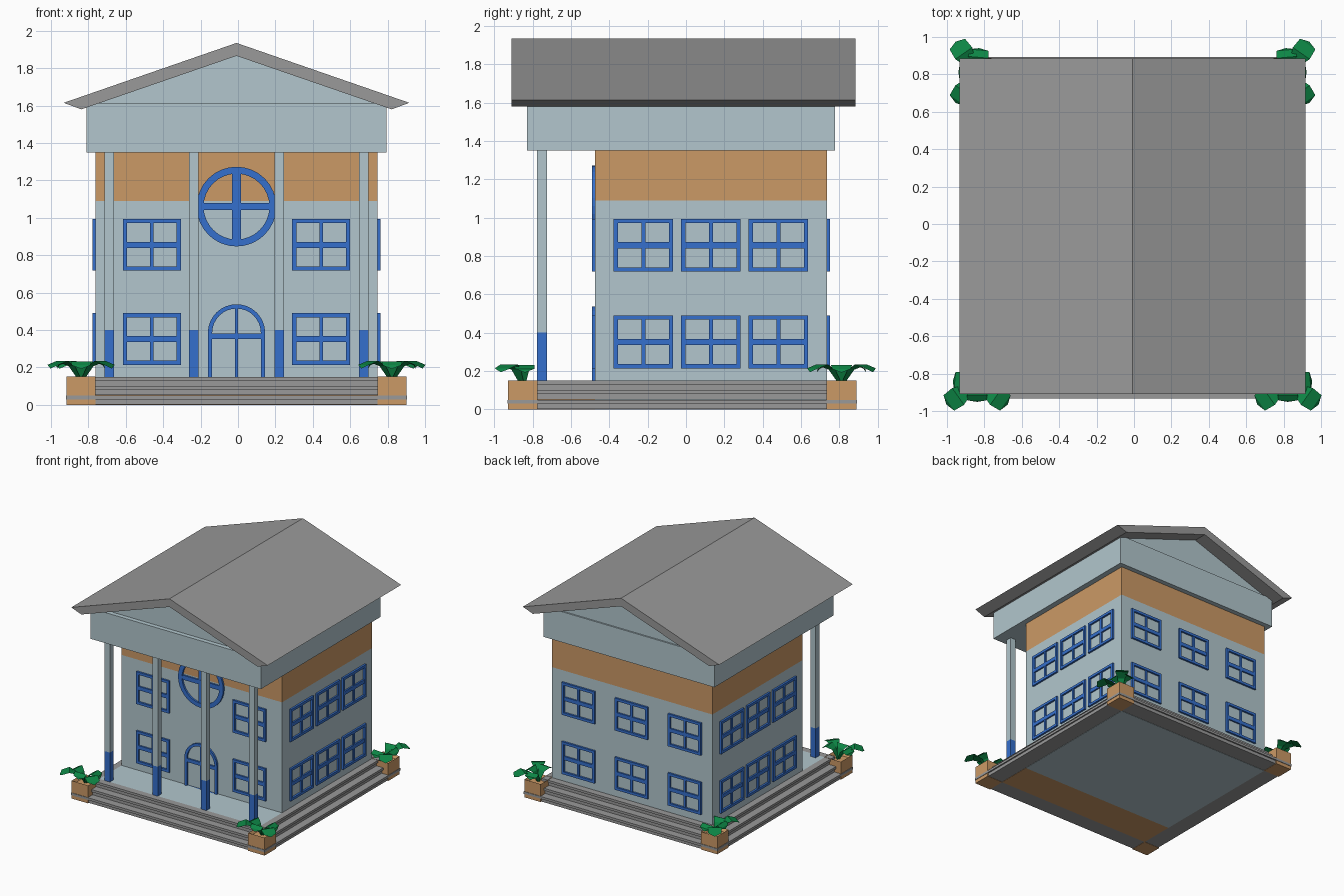
import bpy, bmesh
from math import sin, cos, pi, radians
from mathutils import Matrix, Vector

if "Cube" in bpy.data.objects:
    bpy.data.objects.remove(bpy.data.objects["Cube"])

CX, CY = -0.008, -0.02      # plan centre
HALF = 0.755                # half width of the square floor
FLOOR, BAND, EAVE = 0.15, 1.09, 1.35
BACK, FRONT = 0.735, -0.475  # wall planes


def material(name, r, g, b):
    m = bpy.data.materials.new(name)
    m.use_nodes = True
    m.diffuse_color = (r, g, b, 1)
    m.node_tree.nodes["Principled BSDF"].inputs["Base Color"].default_value = (r, g, b, 1)
    return m


WALL = material("pale_blue_wall", 0.445, 0.565, 0.61)
TAN = material("tan", 0.6, 0.32, 0.133)
BLUE = material("trim_blue", 0.036, 0.162, 0.61)
GREY = material("grey", 0.32, 0.32, 0.32)
GREEN = material("leaf_green", 0.004, 0.24, 0.06)


def finish(name, bm, mat):
    bmesh.ops.recalc_face_normals(bm, faces=bm.faces)
    me = bpy.data.meshes.new(name)
    bm.to_mesh(me)
    bm.free()
    me.materials.append(mat)
    ob = bpy.data.objects.new(name, me)
    bpy.context.collection.objects.link(ob)
    return ob


def add_box(bm, lo, hi, mat=Matrix()):
    lo, hi = Vector(lo), Vector(hi)
    m = mat @ Matrix.Translation((lo + hi) / 2) @ Matrix.Diagonal((*(hi - lo), 1))
    bmesh.ops.create_cube(bm, size=1, matrix=m)


def box(name, lo, hi, mat):
    bm = bmesh.new()
    add_box(bm, lo, hi)
    return finish(name, bm, mat)


def prism(name, profile, y0, y1, mat):
    """Extrude an x-z profile along y."""
    bm = bmesh.new()
    f = bm.faces.new([bm.verts.new((CX + x, y0, z)) for x, z in profile])
    new = bmesh.ops.extrude_face_region(bm, geom=[f])["geom"]
    bmesh.ops.translate(bm, vec=(0, y1 - y0, 0),
                        verts=[v for v in new if isinstance(v, bmesh.types.BMVert)])
    return finish(name, bm, mat)


def add_ring(bm, outer, inner, depth, mat):
    """Frame between two x-z outlines, projecting towards local -y."""
    rows = [[bm.verts.new(mat @ Vector((x, y, z))) for x, z in pts]
            for pts, y in ((outer, 0), (outer, -depth), (inner, -depth), (inner, 0))]
    n = len(outer)
    for a, b in zip(rows, rows[1:] + rows[:1]):
        for i in range(n):
            j = (i + 1) % n
            bm.faces.new((a[i], a[j], b[j], b[i]))


def rect(w, h):
    return [(-w, -h), (w, -h), (w, h), (-w, h)]


def arc(r, a0, a1, n):
    return [(r * cos(a0 + (a1 - a0) * i / n), r * sin(a0 + (a1 - a0) * i / n))
            for i in range(n + 1)]


# Walls, tan upper band, porch slab and floor
x0, x1 = CX - HALF, CX + HALF
box("walls", (x0, FRONT, 0), (x1, BACK, BAND), WALL)
box("upper_band", (x0, FRONT, BAND), (x1, BACK, EAVE), TAN)
box("porch_slab", (x0, CY - HALF, 0), (x1, FRONT, 0.14), TAN)
box("porch_floor", (x0, CY - HALF, 0.14), (x1, FRONT, FLOOR), WALL)

# Steps running round the whole base, each with a projecting tread
bm = bmesh.new()
inner = rect(HALF, HALF)
for i in range(3):
    half, top = 0.9 - 0.05 * i, 0.05 * (i + 1)
    for h, z, thick in ((half, top - 0.02, 0.028), (half + 0.012, top, 0.02)):
        lay = Matrix.Translation((CX, CY, z - thick)) @ Matrix.Rotation(-pi / 2, 4, "X")
        add_ring(bm, rect(h, h), inner, thick, lay)
finish("steps", bm, GREY)

# Columns with blue feet
for i, x in enumerate((-0.68, -0.229, 0.229, 0.68)):
    a, b = CX + x - 0.025, CX + x + 0.025
    box(f"column_{i + 1}", (a, -0.776, 0.4), (b, -0.725, EAVE), WALL)
    box(f"column_foot_{i + 1}", (a, -0.776, FLOOR), (b, -0.725, 0.4), BLUE)

# Entablature, gable and roof
E = 0.803
box("entablature", (CX - E, -0.828, EAVE), (CX + E, 0.777, 1.61), WALL)
prism("gable", [(-E, 1.59), (E, 1.59), (0, 1.87)], -0.79, 0.765, WALL)
prism("roof", [(-0.924, 1.615), (-0.83, 1.58), (0, 1.866), (0.83, 1.58),
               (0.924, 1.615), (0, 1.935)], -0.91, 0.885, GREY)


# Windows: frame and glazing bars
def window(name, x, y, z, turn):
    bm = bmesh.new()
    m = Matrix.Translation((x, y, z)) @ Matrix.Rotation(radians(turn), 4, "Z")
    w, h = 0.155, 0.138
    add_ring(bm, rect(w, h), rect(w - 0.022, h - 0.022), 0.016, m)
    add_box(bm, (-0.01, -0.012, 0.02 - h), (0.01, 0, h - 0.02), m)
    add_box(bm, (0.02 - w, -0.013, -0.016), (w - 0.02, 0, 0.016), m)
    finish(name, bm, BLUE)


for level, z in (("lower", 0.352), ("upper", 0.856)):
    for side in (-1, 1):
        label = "left" if side > 0 else "right"
        window(f"front_window_{level}_{label}", CX + side * 0.453, FRONT, z, 0)
        for k in (-1, 0, 1):
            window(f"{label}_window_{level}_{k + 2}", CX + side * HALF,
                   0.13 + k * 0.352, z, 90 * side)
    for k in (-1, 0, 1):
        window(f"back_window_{level}_{k + 2}", CX + k * 0.5, BACK, z, 180)

# Round window
bm = bmesh.new()
m = Matrix.Translation((CX, FRONT, 1.06))
add_ring(bm, arc(0.213, 0, 2 * pi, 32)[:-1], arc(0.176, 0, 2 * pi, 32)[:-1], 0.016, m)
add_box(bm, (-0.025, -0.012, -0.18), (0.025, 0, 0.18), m)
add_box(bm, (-0.18, -0.013, -0.019), (0.18, 0, 0.019), m)
finish("round_window", bm, BLUE)

# Arched door
bm = bmesh.new()
m = Matrix.Translation((CX, FRONT, 0.385))
sill = FLOOR - 0.385
outlines = [[(-r, sill), (r, sill)] + arc(r, 0, pi, 16) for r in (0.153, 0.13)]
add_ring(bm, *outlines, 0.016, m)
add_box(bm, (-0.009, -0.012, sill), (0.009, 0, 0.14), m)
add_box(bm, (-0.14, -0.013, -0.034), (0.14, 0, -0.004), m)
finish("arched_door", bm, BLUE)


# Corner planters, each with a fan of drooping leaves
def leaf(bm, base, angle, size, lift):
    m = Matrix.Translation(base) @ Matrix.Rotation(angle, 4, "Z")
    rows = [(0, 0.012, -0.03), (0.3, 0.03, 0.055), (0.62, 0.055, lift), (0.92, 0.05, lift - 0.02)]
    pairs = [[bm.verts.new(m @ Vector((r * size, s * w, z))) for s in (-1, 1)]
             for r, w, z in rows]
    for a, b in zip(pairs, pairs[1:]):
        bm.faces.new((a[0], a[1], b[1], b[0]))
    tip = bm.verts.new(m @ Vector((size, 0, lift - 0.04)))
    bm.faces.new((pairs[-1][0], pairs[-1][1], tip))


for sx in (-1, 1):
    for sy in (-1, 1):
        name = ("front" if sy < 0 else "back") + ("_left" if sx > 0 else "_right")
        px, py = CX + sx * 0.831, CY + sy * 0.831
        bm = bmesh.new()
        add_box(bm, (px - 0.077, py - 0.077, 0), (px + 0.077, py + 0.077, 0.152))
        top = max(bm.faces, key=lambda f: f.calc_center_median().z)
        bmesh.ops.inset_region(bm, faces=[top], thickness=0.02)
        bmesh.ops.translate(bm, verts=top.verts, vec=(0, 0, -0.025))
        finish(f"{name}_planter", bm, TAN)
        bm = bmesh.new()
        facing = -pi / 2 if sy < 0 else (0 if sx > 0 else pi)
        for turn, size, lift in ((-55, 0.2, 0.082), (55, 0.2, 0.082),
                                 (-95, 0.13, 0.08), (95, 0.13, 0.08), (0, 0.1, 0.08)):
            leaf(bm, (px, py, 0.152), facing + radians(turn), size, lift)
        finish(f"{name}_plant", bm, GREEN)
